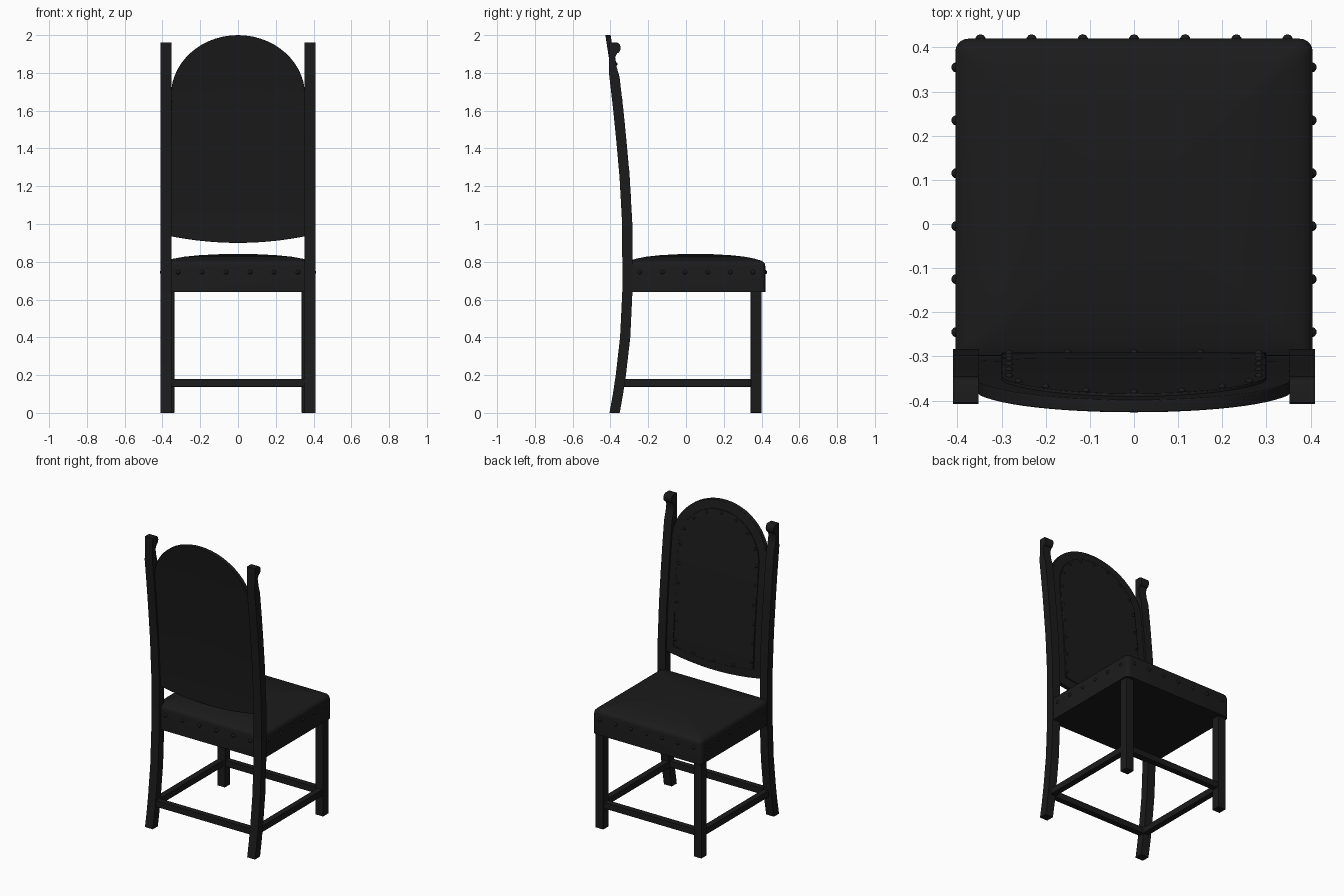
import bpy, bmesh
from math import sin, cos, pi, sqrt
from mathutils import Matrix, Vector

if "Cube" in bpy.data.objects:
    bpy.data.objects.remove(bpy.data.objects["Cube"])

mat = bpy.data.materials.new("dark_leather_wood")
mat.diffuse_color = (0.011, 0.011, 0.011, 1)
mat.use_nodes = True
mat.node_tree.nodes["Principled BSDF"].inputs["Base Color"].default_value = mat.diffuse_color


def finish(name, bm, bevel=0.0, angle=35):
    bmesh.ops.recalc_face_normals(bm, faces=bm.faces)
    me = bpy.data.meshes.new(name)
    bm.to_mesh(me)
    bm.free()
    ob = bpy.data.objects.new(name, me)
    bpy.context.collection.objects.link(ob)
    me.materials.append(mat)
    if bevel:
        m = ob.modifiers.new("bevel", 'BEVEL')
        m.width, m.segments, m.limit_method = bevel, 2, 'ANGLE'
    bpy.ops.object.select_all(action='DESELECT')
    ob.select_set(True)
    bpy.context.view_layer.objects.active = ob
    bpy.ops.object.shade_smooth_by_angle(angle=angle * pi / 180)
    return ob


def box(name, x0, x1, y0, y1, z0, z1):
    bm = bmesh.new()
    bmesh.ops.create_cube(bm, size=1)
    for v in bm.verts:
        v.co = ((x0 + x1) / 2 + v.co.x * (x1 - x0), (y0 + y1) / 2 + v.co.y * (y1 - y0),
                (z0 + z1) / 2 + v.co.z * (z1 - z0))
    return finish(name, bm, 0.002)


def studs(name, points, r=0.012):
    bm = bmesh.new()
    for p in points:
        bmesh.ops.create_uvsphere(bm, u_segments=10, v_segments=6, radius=r,
                                  matrix=Matrix.Translation(p))
    return finish(name, bm, angle=60)


# Side-on centre line of the back: (z, y)
CURVE = [(0, -.378), (.1, -.36), (.2, -.345), (.4, -.322), (.65, -.310), (1.0, -.311),
         (1.25, -.325), (1.45, -.343), (1.6, -.358), (1.8, -.382), (2.0, -.413)]


def back_y(z):
    for (z0, a), (z1, b) in zip(CURVE, CURVE[1:]):
        if z <= z1:
            return a + (b - a) * (z - z0) / (z1 - z0)
    return CURVE[-1][1]


# Rear posts with a scrolled tip facing the seat
h = 0.027
scroll = [(-.365 + .019 * cos(a), 1.932 + .028 * sin(a)) for a in
          [-pi / 2 + i * pi / 6 for i in range(7)]]
profile = [(y + h, z) for z, y in CURVE if z < 1.7]
profile += [(-.352, 1.78), (-.367, 1.83), (-.376, 1.88)] + scroll
profile += [(-.405, 1.96)] + [(y - h, z) for z, y in reversed(CURVE) if z < 1.9]
for s, side in ((-1, "left"), (1, "right")):
    bm = bmesh.new()
    face = bm.faces.new([bm.verts.new((s * .352, max(y, -.408), z)) for y, z in profile])
    ext = bmesh.ops.extrude_face_region(bm, geom=[face], use_keep_orig=True)
    for v in ext["geom"]:
        if isinstance(v, bmesh.types.BMVert):
            v.co.x = s * .41
    finish("rear_post_" + side, bm)
    # Front legs and side stretchers
    box("front_leg_" + side, *sorted((s * .337, s * .395)), .342, .40, 0, .66)
    box("side_stretcher_" + side, *sorted((s * .35, s * .39)), -.35, .36, .138, .18)
box("rear_stretcher", -.37, .37, -.37, -.33, .138, .18)
box("front_stretcher", -.36, .36, .35, .39, .138, .18)

# Domed seat lofted from rounded rectangles
ring = []
for k, (sx, sy) in enumerate(((1, 1), (-1, 1), (-1, -1), (1, -1))):
    for i in range(6):
        a = (k + i / 5) * pi / 2
        ring.append((sx * .375 + .03 * cos(a), sy * .34 + .03 * sin(a)))
bm = bmesh.new()
loops = []
for s, z in ((1, .64), (1, .775), (.993, .789), (.975, .798), (.94, .806), (.85, .816),
             (.7, .827), (.5, .835), (.25, .84)):
    loops.append([bm.verts.new((x * s, .05 + y * s, z)) for x, y in ring])
for a, b in zip(loops, loops[1:]):
    for i in range(len(a)):
        j = (i + 1) % len(a)
        bm.faces.new((a[i], a[j], b[j], b[i]))
bm.faces.new(loops[0])
bm.faces.new(loops[-1])
finish("seat", bm)

# Upholstery studs around the seat
zs = .745
pts = [(-.348 + i * .116, .418, zs) for i in range(7)]
pts += [(-.317 + i * .1268, -.32, zs) for i in range(6)]
pts += [(s * .402, -.245 + i * .12, zs) for s in (-1, 1) for i in range(6)]
studs("seat_studs", [Vector(p) for p in pts])


# Arched back panel that follows the bend of the posts
def arch(x, w, spring, rise):
    return spring + rise * sqrt(max(0, 1 - (x / w) ** 2))


def back_panel(name, w, base, sag, spring, rise, y0, y1, bevel):
    bm = bmesh.new()
    n, m = 28, 20
    sheets = []
    for off in (y0, y1):
        cols = []
        for i in range(n + 1):
            x = -w * cos(pi * i / n)
            lo, hi = base - sag * (1 - (x / w) ** 2), arch(x, w, spring, rise)
            cols.append([bm.verts.new((x, back_y(z) + off, z)) for z in
                         (lo + (hi - lo) * j / m for j in range(m + 1))])
        for a, b in zip(cols, cols[1:]):
            for j in range(m):
                bm.faces.new((a[j], b[j], b[j + 1], a[j + 1]))
        rim = [c[0] for c in cols] + cols[-1][1:] + [c[-1] for c in cols[-2::-1]] + cols[0][-2:0:-1]
        sheets.append(rim)
    p, q = sheets
    for i in range(len(p)):
        j = (i + 1) % len(p)
        bm.faces.new((p[i], p[j], q[j], q[i]))
    finish(name, bm, bevel)


back_panel("back_panel", .355, .935, .035, 1.68, .32, -.014, .014, .006)
back_panel("back_cushion", .30, .985, .03, 1.66, .285, .0, .02, .004)

# Studs around the back cushion
w = .283
pts = [(s * w, 1.03 + i * .125) for s in (-1, 1) for i in range(6)]
pts += [(w * cos(a), 1.66 + .265 * sin(a)) for a in (i * pi / 8 for i in range(9))]
pts += [(x, 1.0 - .03 * (1 - (x / w) ** 2)) for x in (-.15, 0, .15)]
studs("back_studs", [Vector((x, back_y(z) + .019, z)) for x, z in pts], .009)
